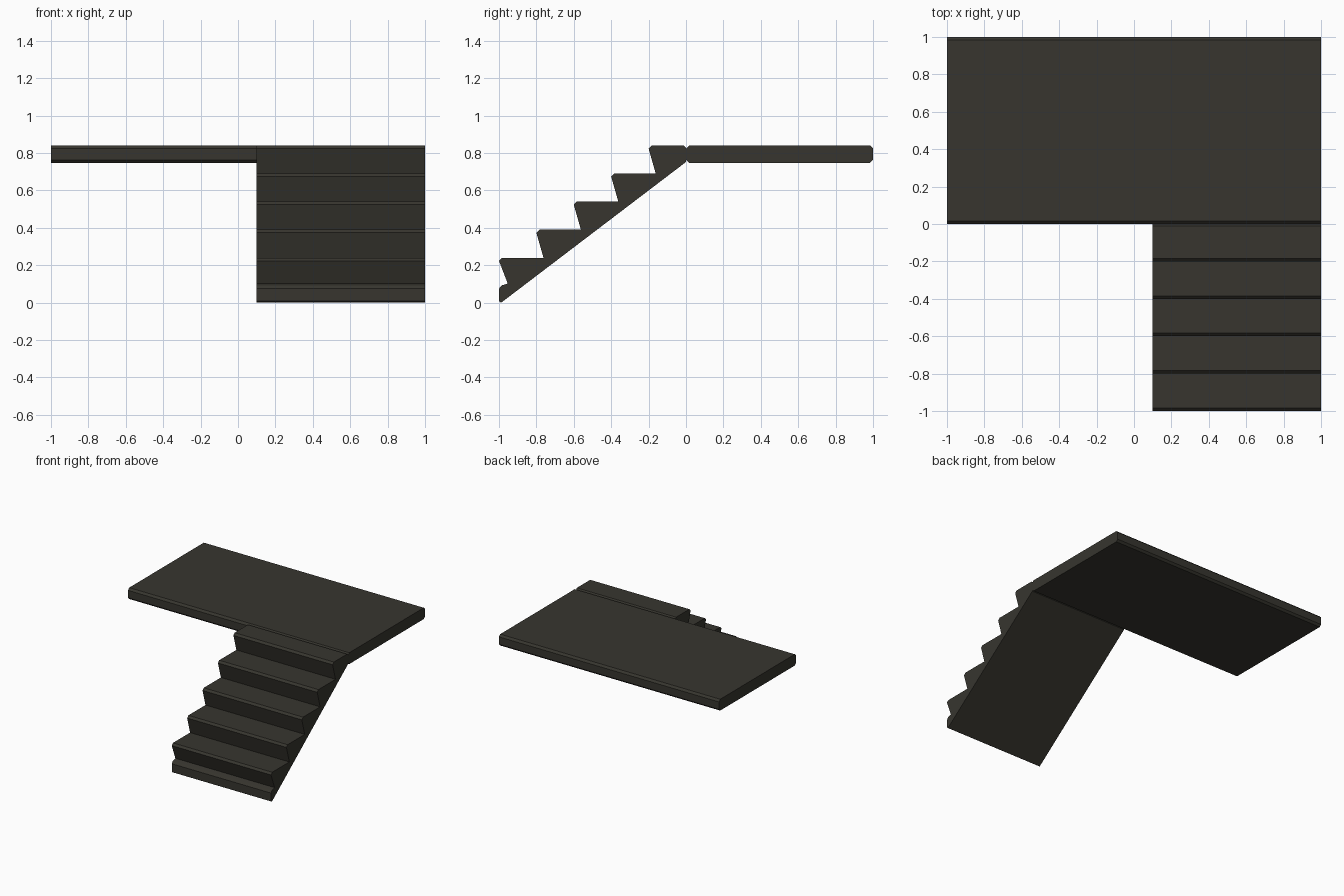
import bpy, bmesh

if "Cube" in bpy.data.objects:
    bpy.data.objects.remove(bpy.data.objects["Cube"])

stone = bpy.data.materials.new("dark stone")
stone.diffuse_color = (0.038, 0.036, 0.028, 1)
stone.use_nodes = True
stone.node_tree.nodes["Principled BSDF"].inputs["Base Color"].default_value = stone.diffuse_color


def extrude_profile(name, profile, x0, x1):
    """Solid made by sweeping a (y, z) outline along x."""
    bm = bmesh.new()
    verts = [bm.verts.new((x0, y, z)) for y, z in profile]
    face = bm.faces.new(verts)
    ret = bmesh.ops.extrude_face_region(bm, geom=[face])
    moved = [g for g in ret["geom"] if isinstance(g, bmesh.types.BMVert)]
    bmesh.ops.translate(bm, verts=moved, vec=(x1 - x0, 0, 0))
    bmesh.ops.recalc_face_normals(bm, faces=bm.faces)
    mesh = bpy.data.meshes.new(name)
    bm.to_mesh(mesh)
    bm.free()
    mesh.materials.append(stone)
    obj = bpy.data.objects.new(name, mesh)
    bpy.context.collection.objects.link(obj)
    return obj


C = 0.016             # chamfer size
TOP, BOTTOM = 0.84, 0.747
RISE, RUN = 0.15, 0.2

# Landing slab with chamfered long edges
extrude_profile("landing", [
    (0, BOTTOM + C), (C, BOTTOM), (1 - C, BOTTOM), (1, BOTTOM + C),
    (1, TOP - C), (1 - C, TOP), (C, TOP), (0, TOP - C)], -1, 1)

# Stair flight: low toe, then five treads with raked risers and chamfered noses
outline = [(-0.988, 0), (-1, 0.008), (-1, 0.075), (-0.986, 0.092), (-0.953, 0.102)]
for i in range(5):
    nose, z = -1 + RUN * i, TOP - RISE * (4 - i)
    outline += [(nose, z - C), (nose + C, z)]
    if i < 4:
        outline.append((nose + RUN + 0.038, z))
outline += [(-0.012, TOP), (0, TOP - 0.012), (0, BOTTOM + 0.005)]
extrude_profile("stair_flight", outline, 0.098, 1)
